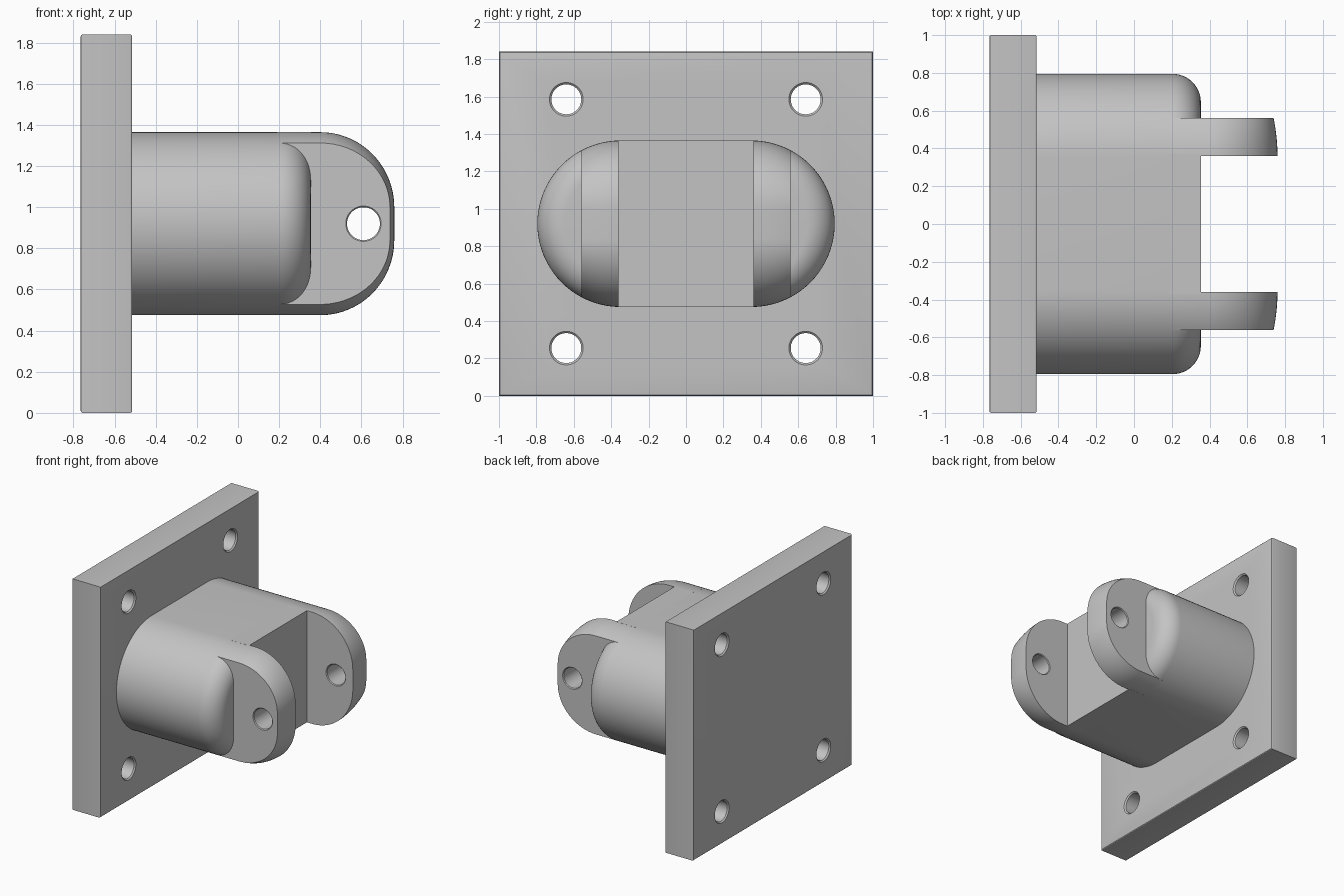
import bpy, bmesh
from math import cos, sin, pi, sqrt

if "Cube" in bpy.data.objects:
    bpy.data.objects.remove(bpy.data.objects["Cube"], do_unlink=True)

MID = 0.92        # height of the centre line
R = 0.445         # radius of the rounded body sides
HALF_FLAT = 0.35  # half width of the flat top of the body

grey = bpy.data.materials.new("light grey metal")
grey.use_nodes = True
colour = (0.55, 0.55, 0.55, 1)
grey.diffuse_color = colour
grey.node_tree.nodes["Principled BSDF"].inputs["Base Color"].default_value = colour


def make_object(name, bm):
    bmesh.ops.recalc_face_normals(bm, faces=bm.faces)
    mesh = bpy.data.meshes.new(name)
    bm.to_mesh(mesh)
    bm.free()
    mesh.materials.append(grey)
    ob = bpy.data.objects.new(name, mesh)
    bpy.context.collection.objects.link(ob)
    return ob


def loft(name, rings):
    """Skin a list of closed rings and cap both ends."""
    bm = bmesh.new()
    loops = [[bm.verts.new(p) for p in ring] for ring in rings]
    n = len(loops[0])
    for a, b in zip(loops, loops[1:]):
        for i in range(n):
            j = (i + 1) % n
            bm.faces.new((a[i], a[j], b[j], b[i]))
    bm.faces.new(loops[0])
    bm.faces.new(loops[-1])
    return make_object(name, bm)


def activate(ob):
    bpy.ops.object.select_all(action='DESELECT')
    ob.select_set(True)
    bpy.context.view_layer.objects.active = ob


def drill(ob, r, start, end, place, lip=0.01):
    """Cut a round hole with softened rims between two depths."""
    stations = [(start - 2 * lip, r + 3 * lip), (start + lip, r),
                (end - lip, r), (end + 2 * lip, r + 3 * lip)]
    turns = [2 * pi * i / 48 for i in range(48)]
    cutter = loft("hole_cutter", [[place(d, q * cos(t), q * sin(t)) for t in turns]
                                  for d, q in stations])
    cutter.hide_render = True
    mod = ob.modifiers.new("hole", 'BOOLEAN')
    mod.operation = 'DIFFERENCE'
    mod.solver = 'EXACT'
    mod.object = cutter
    activate(ob)
    bpy.ops.object.modifier_apply(modifier=mod.name)
    bpy.data.objects.remove(cutter, do_unlink=True)


def smooth(ob):
    activate(ob)
    bpy.ops.object.shade_smooth_by_angle(angle=pi / 6)


# Mounting plate with softened rims and four bolt holes
BACK, FACE = -0.765, -0.515
bm = bmesh.new()
bmesh.ops.create_cube(bm, size=1)
for v in bm.verts:
    v.co.x = BACK if v.co.x < 0 else FACE
    v.co.y *= 2
    v.co.z = MID + v.co.z * 2 * MID
rims = [e for e in bm.edges if abs(e.verts[0].co.x - e.verts[1].co.x) < 0.01]
bmesh.ops.bevel(bm, geom=rims, offset=0.01, segments=3, profile=0.5, affect='EDGES')
plate = make_object("mounting_plate", bm)
for y in (-0.64, 0.64):
    for z in (MID - 0.665, MID + 0.665):
        drill(plate, 0.08, BACK, FACE, lambda d, u, v: (d, y + u, z + v))
smooth(plate)


# Body: capsule section with a rounded free end
def capsule(x, inset):
    ring = []
    for side in (1, -1):
        for i in range(41):
            t = -pi / 2 + pi * i / 40
            ring.append((x, side * (HALF_FLAT + (R - inset) * cos(t)),
                         MID + side * (R - inset) * sin(t)))
    return ring


FILLET, END = 0.15, 0.354
sections = [capsule(FACE - 0.02, 0)]
for i in range(13):
    t = pi / 2 * i / 12
    sections.append(capsule(END - FILLET + FILLET * sin(t), FILLET * (1 - cos(t))))
smooth(loft("body", sections))

# Square-ended core between the lugs
smooth(loft("body_core", [[(x, y, MID + z) for y, z in
                           ((-0.37, -R), (0.37, -R), (0.37, R), (-0.37, R))]
                          for x in (0.19, 0.355)]))


# Pair of rounded lugs with pin holes
def lug_ring(y, side):
    h = sqrt(R * R - (y - HALF_FLAT) ** 2)
    reach = 0.36 - 0.4 * (R - h)
    corner = [(0.4 + reach * cos(t), 0.08 + (h - 0.08) * sin(t))
              for t in (pi / 2 * i / 24 for i in range(25))]
    upper = corner + [(0.19, h)]
    outline = upper + [(x, -z) for x, z in reversed(upper)]
    return [(x, side * y, MID + z) for x, z in outline]


INNER, OUTER = 0.36, 0.56
for side, name in ((1, "back_lug"), (-1, "front_lug")):
    lug = loft(name, [lug_ring(INNER + (OUTER - INNER) * i / 10, side) for i in range(11)])
    drill(lug, 0.08, INNER, OUTER, lambda d, u, v: (0.61 + u, side * d, MID + v), 0.006)
    smooth(lug)
